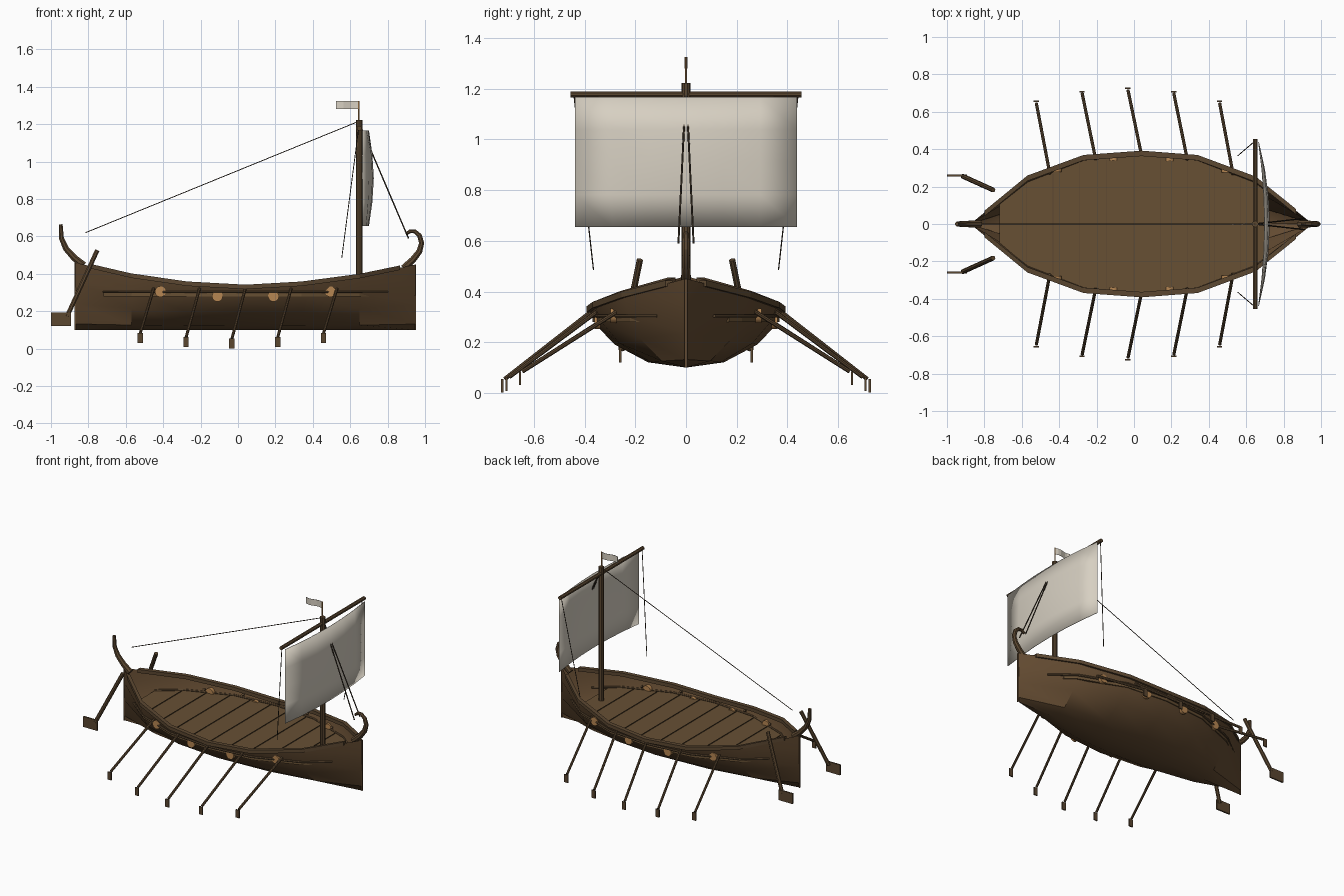
import bpy, bmesh, math
from mathutils import Vector

cube = bpy.data.objects.get("Cube")
if cube:
    bpy.data.objects.remove(cube, do_unlink=True)


def material(name, r, g, b):
    m = bpy.data.materials.new(name)
    m.use_nodes = True
    m.diffuse_color = (r, g, b, 1)
    m.node_tree.nodes["Principled BSDF"].inputs["Base Color"].default_value = (r, g, b, 1)
    return m


HULL = material("hull wood", 0.125, 0.07, 0.031)
DECK = material("deck wood", 0.136, 0.08, 0.034)
DARK = material("dark wood", 0.105, 0.063, 0.03)
ROPE = material("rope", 0.05, 0.035, 0.022)
CLOTH = material("sail cloth", 0.68, 0.63, 0.54)
TAN = material("tan wood", 0.47, 0.24, 0.085)


def finish(name, bm, mat, smooth=False):
    bmesh.ops.recalc_face_normals(bm, faces=bm.faces[:])
    mesh = bpy.data.meshes.new(name)
    bm.to_mesh(mesh)
    bm.free()
    mesh.materials.append(mat)
    ob = bpy.data.objects.new(name, mesh)
    bpy.context.collection.objects.link(ob)
    if smooth:
        bpy.ops.object.select_all(action='DESELECT')
        ob.select_set(True)
        bpy.context.view_layer.objects.active = ob
        bpy.ops.object.shade_smooth_by_angle(angle=math.radians(30))
    return ob


def loft(name, rings, mat, closed=True, smooth=False):
    """Skin a row of cross-sections; closed sections also get end caps."""
    bm = bmesh.new()
    rows = [[bm.verts.new(p) for p in ring] for ring in rings]
    n = len(rows[0])
    for a, b in zip(rows, rows[1:]):
        for i in range(n if closed else n - 1):
            j = (i + 1) % n
            bm.faces.new((a[i], a[j], b[j], b[i]))
    if closed:
        bm.faces.new(rows[0])
        bm.faces.new(rows[-1])
    return finish(name, bm, mat, smooth)


def tube(name, points, radii, mat, sides=8):
    """Round bar along a path, with one radius or one per point."""
    pts = [Vector(p) for p in points]
    if not isinstance(radii, (list, tuple)):
        radii = [radii] * len(pts)
    rings = []
    for i, p in enumerate(pts):
        d = (pts[min(i + 1, len(pts) - 1)] - pts[max(i - 1, 0)]).normalized()
        ref = Vector((0, 1, 0)) if abs(d.y) < 0.9 else Vector((0, 0, 1))
        u = d.cross(ref).normalized()
        v = d.cross(u)
        turn = [2 * math.pi * (k + 0.5) / sides for k in range(sides)]
        rings.append([p + radii[i] * (u * math.cos(t) + v * math.sin(t)) for t in turn])
    return loft(name, rings, mat, True, sides > 5)


def box(name, centre, size, mat):
    x, y, z = centre
    a, b, c = (s / 2 for s in size)
    rect = lambda px: [(px, y - b, z - c), (px, y + b, z - c), (px, y + b, z + c), (px, y - b, z + c)]
    return loft(name, [rect(x - a), rect(x + a)], mat)


# Hull shape: stations along the length, and one shared half section
XS = [-0.87, -0.57, -0.27, 0.04, 0.34, 0.65, 0.95]
WIDTH = [0.004, 0.25, 0.36, 0.383, 0.36, 0.245, 0.004]
RIM = [0.46, 0.39, 0.347, 0.33, 0.347, 0.388, 0.45]
SEC_W = [0, 0.39, 0.73, 0.93, 1]
SEC_H = [0, 0.09, 0.39, 0.73, 1]
KEEL = 0.1


def lerp(x, xs, ys):
    for i in range(len(xs) - 1):
        if x <= xs[i + 1]:
            t = (x - xs[i]) / (xs[i + 1] - xs[i])
            return ys[i] + t * (ys[i + 1] - ys[i])
    return ys[-1]


def width(x):
    return lerp(x, XS, WIDTH)


def rim(x):
    return lerp(x, XS, RIM)


def hull_y(x, z):
    return width(x) * lerp((z - KEEL) / (rim(x) - KEEL), SEC_H, SEC_W)


def stations(start, end):
    return [start] + [x for x in XS if start < x < end] + [end]


rings = []
for x in XS:
    half = [(w * width(x), KEEL + h * (rim(x) - KEEL)) for w, h in zip(SEC_W, SEC_H)]
    rings.append([(x, -y, z) for y, z in half[:0:-1]] + [(x, y, z) for y, z in half])
loft("hull", rings, HULL, closed=False, smooth=True)
for name, x, top in (("stern_edge", XS[0], RIM[0]), ("bow_edge", XS[-1], RIM[-1])):
    box(name, (x, 0, (KEEL + top) / 2), (0.006, 0.01, top - KEEL), HULL)

# Deck with plank seams
DECK_Z = 0.3
rings = []
for x in stations(-0.72, 0.715):
    y = hull_y(x, DECK_Z) - 0.002
    rings.append([(x, -y, DECK_Z), (x, y, DECK_Z), (x, y, DECK_Z - 0.02), (x, -y, DECK_Z - 0.02)])
loft("deck", rings, DECK)
for i in range(1, 10):
    x = -0.72 + 0.1435 * i
    box("deck_seam", (x, 0, DECK_Z + 0.002), (0.003, 2 * hull_y(x, DECK_Z) - 0.02, 0.006), DARK)

# Parts mirrored on both sides
for side, s in (("left", 1), ("right", -1)):
    rings = []
    for x in stations(-0.8, 0.865):
        y, z = width(x), rim(x)
        rings.append([(x, s * (y + dy), z + dz) for dy, dz in
                      ((-0.02, -0.012), (0.009, -0.012), (0.009, 0.012), (-0.02, 0.012))])
    loft("rail_" + side, rings, DARK)

    tube("side_strake_" + side,
         [(x, s * (hull_y(x, 0.303) + 0.003), 0.303) for x in stations(-0.72, 0.8)], 0.007, DARK, 6)

    # Rowing oars
    for i in range(5):
        k = abs(i - 2)
        x = 0.04 + 0.245 * (i - 2)
        out_y = 0.715 - 0.005 * k - 0.0175 * k * k + 0.005 * k
        out_z = 0.055 + 0.0075 * k * k
        tube("oar_" + side, [(x, s * (hull_y(x, 0.32) - 0.01), 0.325),
                             (x - 0.072, s * out_y, out_z)], 0.0085, DARK)
        box("oar_blade_" + side, (x - 0.073, s * (out_y + 0.01), out_z - 0.027),
            (0.028, 0.008, 0.054), DARK)

    # Round discs on the hull side
    for x, z in ((-0.415, 0.305), (-0.11, 0.28), (0.19, 0.28), (0.495, 0.305)):
        y = hull_y(x, z)
        tube("hull_disc_" + side, [(x, s * (y - 0.01), z), (x, s * (y + 0.013), z)], 0.029, TAN, 16)

    # Steering oar
    tube("steering_oar_" + side, [(-0.753, s * 0.182, 0.525), (-0.915, s * 0.255, 0.17)], 0.013, DARK)
    box("steering_blade_" + side, (-0.947, s * 0.26, 0.157), (0.106, 0.01, 0.072), DARK)

    # Side and bow ropes
    tube("side_rope_" + side, [(0.645, s * 0.442, 1.175), (0.555, s * 0.365, 0.485)], 0.0025, ROPE, 5)
    tube("bow_rope_" + side, [(0.645, 0, 1.215), (0.912, s * 0.03, 0.59)], 0.004, ROPE, 5)

tube("back_rope", [(0.645, 0, 1.215), (-0.815, 0, 0.62)], 0.0025, ROPE, 5)

# Curled end posts
tube("bow_post", [(0.885, 0, 0.43), (0.935, 0, 0.475), (0.97, 0, 0.52), (0.982, 0, 0.565),
                  (0.97, 0, 0.605), (0.945, 0, 0.627), (0.92, 0, 0.628), (0.898, 0, 0.612)],
     [0.02, 0.019, 0.017, 0.015, 0.014, 0.012, 0.011, 0.009], DARK)
tube("stern_post", [(-0.825, 0, 0.445), (-0.875, 0, 0.485), (-0.92, 0, 0.535),
                    (-0.944, 0, 0.59), (-0.948, 0, 0.665)],
     [0.021, 0.019, 0.017, 0.014, 0.011], DARK)

# Mast, yard and flag pole
tube("mast", [(0.648, 0, DECK_Z - 0.02), (0.648, 0, 1.222)], 0.018, DARK, 10)
tube("yard", [(0.648, -0.455, 1.178), (0.648, 0.455, 1.178)], 0.013, DARK)
tube("flag_pole", [(0.646, 0, 1.21), (0.646, 0, 1.325)], 0.004, TAN, 6)

# Bulging sail
rings = []
for i in range(5):
    t = i / 4
    row = []
    for j in range(7):
        v = j / 3 - 1
        bulge = (1 - v * v) * (0.032 + 0.026 * math.sin(math.pi * t))
        row.append((0.666 + bulge, 0.437 * v, 1.167 - 0.512 * t))
    rings.append(row)
sail = loft("sail", rings, CLOTH, closed=False, smooth=True)
thick = sail.modifiers.new("thickness", 'SOLIDIFY')
thick.thickness = 0.004
thick.offset = 0

# Waving flag
rings = []
for i in range(7):
    x, y = 0.643 - 0.02 * i, 0.006 * math.sin(i * math.pi / 3)
    rings.append([(x, y - 0.001, 1.281), (x, y + 0.001, 1.281), (x, y + 0.001, 1.325), (x, y - 0.001, 1.325)])
loft("flag", rings, CLOTH)
